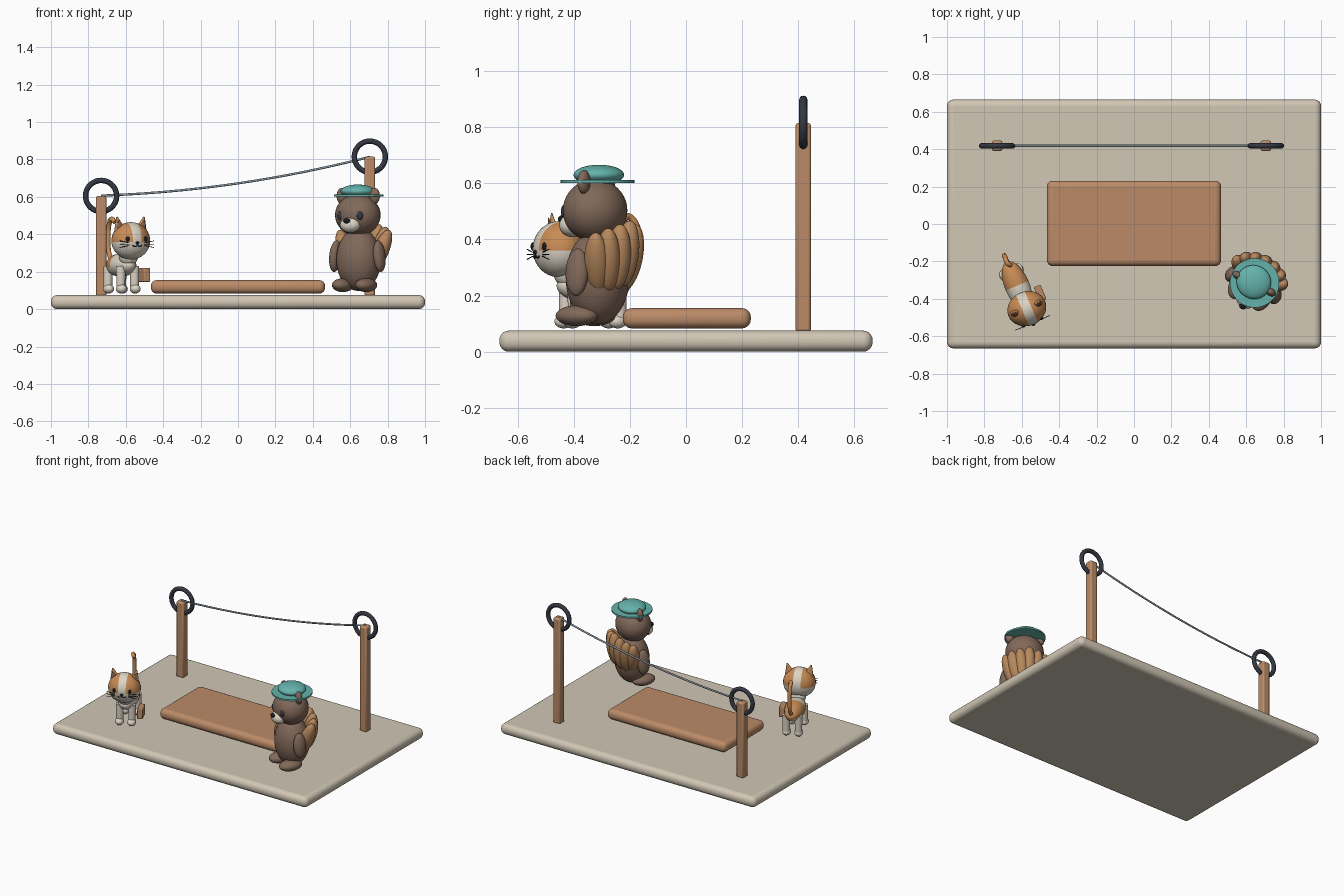
import bpy, bmesh
from math import sin, cos, radians, sqrt
from mathutils import Matrix, Vector, Euler

cube = bpy.data.objects.get("Cube")
if cube:
    bpy.data.objects.remove(cube, do_unlink=True)


def material(name, r, g, b):
    m = bpy.data.materials.new(name)
    m.use_nodes = True
    m.diffuse_color = (r, g, b, 1)
    bsdf = m.node_tree.nodes["Principled BSDF"]
    bsdf.inputs["Base Color"].default_value = (r, g, b, 1)
    bsdf.inputs["Roughness"].default_value = 0.7
    return m


STONE = material("pale stone", .64, .57, .46)
WOOD = material("warm wood", .50, .26, .14)
METAL = material("dark metal", .035, .04, .055)
ROPE = material("grey rope", .25, .31, .36)
ORANGE = material("orange fur", .58, .26, .09)
CREAM = material("cream fur", .72, .66, .56)
BROWN = material("brown fur", .22, .14, .10)
TEAL = material("teal felt", .13, .45, .41)
BLACK = material("black", .012, .012, .015)
TAN = material("tan tail", .48, .25, .11)

WORLD = Matrix.Identity(4)


def finish(bm, name, mats, frame=WORLD, loc=(0, 0, 0), rot=(0, 0, 0)):
    me = bpy.data.meshes.new(name)
    bm.to_mesh(me)
    bm.free()
    for m in mats:
        me.materials.append(m)
    ob = bpy.data.objects.new(name, me)
    bpy.context.collection.objects.link(ob)
    ob.matrix_world = frame @ Matrix.LocRotScale(Vector(loc), Euler([radians(a) for a in rot]), None)
    return ob


def ball(name, loc, size, mat, frame=WORLD, rot=(0, 0, 0), cuts=(), rule=None, extra=()):
    """Ellipsoid; optional cut planes and a rule choosing each face's colour."""
    bm = bmesh.new()
    bmesh.ops.create_uvsphere(bm, u_segments=32, v_segments=20, radius=1)
    for co, no in cuts:
        bmesh.ops.bisect_plane(bm, geom=bm.verts[:] + bm.edges[:] + bm.faces[:],
                               plane_co=co, plane_no=no)
    for f in bm.faces:
        f.smooth = True
        if rule:
            f.material_index = int(rule(f.calc_center_median()))
    bmesh.ops.scale(bm, vec=size, verts=bm.verts)
    return finish(bm, name, (mat,) + tuple(extra), frame, loc, rot)


def box(name, loc, size, bevel, mat, frame=WORLD, segments=6):
    bm = bmesh.new()
    bmesh.ops.create_cube(bm, size=1)
    bmesh.ops.scale(bm, vec=size, verts=bm.verts)
    bmesh.ops.bevel(bm, geom=bm.edges[:], offset=bevel, segments=segments,
                    profile=0.5, affect='EDGES')
    bm.normal_update()
    for f in bm.faces:      # rounded edges smooth, main sides flat
        f.smooth = max(abs(c) for c in f.normal) < .999
    return finish(bm, name, (mat,), frame, loc)


def cone(name, loc, r1, r2, depth, mat, frame=WORLD, rot=(0, 0, 0), sides=32, flatten=1):
    bm = bmesh.new()
    bmesh.ops.create_cone(bm, cap_ends=True, segments=sides, radius1=r1, radius2=r2, depth=depth)
    bmesh.ops.scale(bm, vec=(1, flatten, 1), verts=bm.verts)
    for f in bm.faces:
        f.smooth = len(f.verts) <= 4
    return finish(bm, name, (mat,), frame, loc, rot)


def tube(name, points, radius, mat, frame=WORLD, cyclic=False, smooth=False):
    cu = bpy.data.curves.new(name, 'CURVE')
    cu.dimensions = '3D'
    cu.bevel_depth = radius
    cu.bevel_resolution = 4
    cu.use_fill_caps = True
    sp = cu.splines.new('BEZIER' if smooth else 'POLY')
    if smooth:
        sp.bezier_points.add(len(points) - 1)
        for bp, p in zip(sp.bezier_points, points):
            bp.co = p
            bp.handle_left_type = bp.handle_right_type = 'AUTO'
    else:
        sp.points.add(len(points) - 1)
        for pt, p in zip(sp.points, points):
            pt.co = (*p, 1)
    sp.use_cyclic_u = cyclic
    cu.materials.append(mat)
    ob = bpy.data.objects.new(name, cu)
    bpy.context.collection.objects.link(ob)
    ob.matrix_world = frame
    return ob


# Ground slab and low platform
box("base_slab", (0, 0, .0375), (2, 1.33, .075), .034, STONE)
box("platform", (0, .003, .119), (.932, .456, .072), .032, WOOD)

# Posts with rings, and the sagging rope between them
POST_Y = .418
for side, x, top in (("right", -.732, .605), ("left", .705, .815)):
    box(side + "_post", (x, POST_Y, (top + .07) / 2), (.056, .056, top - .07), .01, WOOD, segments=2)
    ring = [(x + .083 * cos(radians(a)), POST_Y, top + .083 * sin(radians(a))) for a in range(0, 360, 8)]
    tube(side + "_ring", ring, .0145, METAL, cyclic=True)
line = []
for i in range(25):
    t = i / 24
    line.append((-.732 + 1.437 * t, POST_Y, .607 + .207 * t - .16 * t * (1 - t)))
tube("rope", line, .006, ROPE)

# Cat, built facing -y in its own frame
cat = Matrix.Translation((-.625, -.33, 0)) @ Matrix.Rotation(radians(23), 4, 'Z')
ball("cat_body", (0, 0, .235), (.066, .14, .062), CREAM, cat,
     cuts=[((0, .0, 0), (0, 1, 0)), ((0, 0, -.2), (0, 0, 1))],
     rule=lambda c: c.y > 0 and c.z > -.2, extra=[ORANGE])
for sx in (-1, 1):
    for end, y in (("front", -.09), ("back", .085)):
        cone(f"cat_{end}_leg", (sx * .04, y, .165), .023, .025, .13, CREAM, cat)
        ball(f"cat_{end}_paw", (sx * .04, y - .008, .108), (.028, .034, .025), CREAM, cat)

HY, HZ = -.133, .365
ball("cat_neck", (0, -.1, .28), (.05, .05, .05), CREAM, cat)
ball("cat_head", (0, HY, HZ), (.106, .092, .1), CREAM, cat,
     cuts=[((.24, 0, 0), (1, 0, 0)), ((-.24, 0, 0), (1, 0, 0)), ((0, 0, -.05), (0, 0, 1))],
     rule=lambda c: abs(c.x) > .24 and c.z > -.05, extra=[ORANGE])


def face_y(x, z):
    return HY - .092 * sqrt(max(0, 1 - (x / .106) ** 2 - (z / .1) ** 2))


for sx in (-1, 1):
    cone("cat_ear", (sx * .07, HY + .005, .457), .034, .004, .075, ORANGE, cat, (0, sx * 14, 0), 20, .5)
    cone("cat_inner_ear", (sx * .07, HY - .008, .453), .021, .002, .052, BROWN, cat, (0, sx * 14, 0), 20, .4)
    ball("cat_eye", (sx * .052, face_y(.052, .01), HZ + .01), (.011, .007, .014), BLACK, cat)
    tube("cat_mouth", [(sx * x, face_y(x, z) - .002, HZ + z) for x, z in
                       ((0, -.018), (.008, -.03), (.018, -.031), (.026, -.024))], .0025, BLACK, cat)
    for dz in (-.012, 0, .012):
        tube("cat_whisker", [(sx * .045, face_y(.045, -.02) - .002, HZ - .018 + dz * .6),
                             (sx * .1, face_y(.06, -.02) - .008, HZ - .018 + dz * 1.5)], .0018, BLACK, cat)
ball("cat_nose", (0, face_y(0, -.01), HZ - .01), (.01, .008, .007), BLACK, cat)
tube("cat_tail", [(0, .12, .25), (0, .165, .30), (0, .175, .38), (0, .16, .46), (0, .13, .482), (.012, .112, .465)],
     .0125, ORANGE, cat, smooth=True)
box("cat_satchel", (.098, -.085, .183), (.038, .085, .075), .006, WOOD, cat, 2)

# Bushy-tailed bear, in its own frame
bear = Matrix.Translation((.645, -.315, 0)) @ Matrix.Rotation(radians(-27), 4, 'Z')
ball("bear_body", (0, 0, .265), (.122, .112, .168), BROWN, bear)
ball("bear_head", (0, -.01, .503), (.124, .113, .112), BROWN, bear)
ball("bear_muzzle", (0, -.1, .45), (.056, .045, .042), CREAM, bear)
ball("bear_nose", (0, -.142, .472), (.019, .014, .014), BLACK, bear)
for sx in (-1, 1):
    ball("bear_eye", (sx * .055, -.1, .5), (.021, .016, .026), METAL, bear)
    ball("bear_eye_glint", (sx * .055 - .006, -.113, .508), (.005, .005, .005), CREAM, bear)
    ball("bear_ear", (sx * .098, -.005, .605), (.03, .021, .043), BROWN, bear)
    ball("bear_arm", (sx * .132, -.015, .283), (.03, .043, .085), BROWN, bear, (0, -sx * 6, 0))
    ball("bear_foot", (sx * .07, -.048, .128), (.052, .08, .037), BROWN, bear)

# Fan of tail lobes around the back
for i in range(-3, 4):
    a = radians(i * 25)
    ball("tail_lobe", (.112 * sin(a), .03 + .085 * cos(a), .35 - .012 * abs(i)), (.042, .045, .118),
         TAN, bear, (-8, i * 7, 0))

# Flat hat with a wide brim
cone("hat_brim", (0, 0, .607), .132, .132, .011, TEAL, bear)
ball("hat_crown", (-.006, .002, .63), (.093, .09, .036), TEAL, bear)

# Keep cap and rim edges crisp
bpy.ops.object.select_all(action='DESELECT')
for ob in bpy.data.objects:
    if ob.type == 'MESH' and ob.name.startswith(("hat_brim", "cat_ear", "cat_inner")):
        ob.select_set(True)
        bpy.context.view_layer.objects.active = ob
bpy.ops.object.shade_smooth_by_angle(angle=radians(40))
